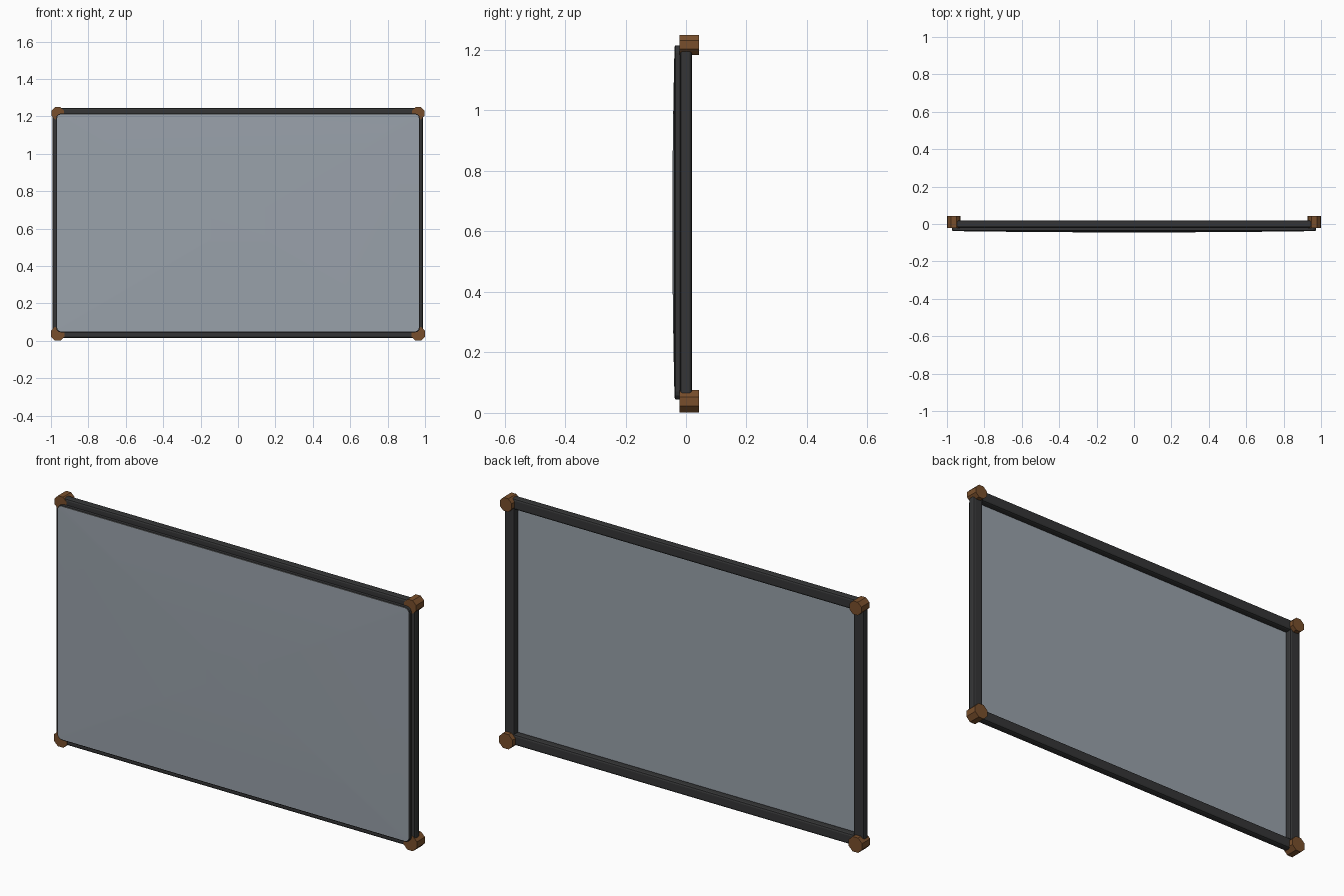
import bpy, bmesh, math
from mathutils import Matrix, Vector

cube = bpy.data.objects.get("Cube")
if cube:
    bpy.data.objects.remove(cube, do_unlink=True)


def material(name, rgb):
    m = bpy.data.materials.new(name)
    m.use_nodes = True
    m.diffuse_color = (*rgb, 1)
    m.node_tree.nodes["Principled BSDF"].inputs["Base Color"].default_value = (*rgb, 1)
    return m


GLASS = material("grey blue glass", (0.32, 0.36, 0.405))
DARK = material("dark frame", (0.035, 0.036, 0.037))
BROWN = material("brown corner", (0.19, 0.078, 0.025))


def add_object(name, bm, *mats):
    bmesh.ops.recalc_face_normals(bm, faces=bm.faces)
    mesh = bpy.data.meshes.new(name)
    bm.to_mesh(mesh)
    bm.free()
    for m in mats:
        mesh.materials.append(m)
    ob = bpy.data.objects.new(name, mesh)
    bpy.context.collection.objects.link(ob)
    return ob


# Frame bars: softened boxes between the corner posts
def bar(name, x0, x1, z0, z1):
    bm = bmesh.new()
    bmesh.ops.create_cube(bm, size=1)
    bmesh.ops.scale(bm, verts=bm.verts, vec=(x1 - x0, 0.04, z1 - z0))
    bmesh.ops.translate(bm, verts=bm.verts, vec=((x0 + x1) / 2, 0, (z0 + z1) / 2))
    bmesh.ops.bevel(bm, geom=bm.edges[:], offset=0.01, segments=2, profile=0.5, affect='EDGES')
    add_object(name, bm, DARK)


bar("top_bar", -0.96, 0.96, 1.19, 1.245)
bar("bottom_bar", -0.96, 0.96, 0.016, 0.07)
bar("right_bar", -0.993, -0.935, 0.04, 1.22)
bar("left_bar", 0.935, 0.989, 0.04, 1.22)


# Corner posts: eight-sided plugs lying front to back
def corner(name, x, z, radius):
    bm = bmesh.new()
    r = radius / math.cos(math.pi / 8)
    bmesh.ops.create_cone(bm, cap_ends=True, segments=8, radius1=r, radius2=r, depth=0.064,
                          matrix=Matrix.Rotation(math.pi / 8, 4, 'Z'))
    bmesh.ops.rotate(bm, verts=bm.verts, matrix=Matrix.Rotation(math.pi / 2, 3, 'X'))
    bmesh.ops.translate(bm, verts=bm.verts, vec=(x, 0.011, z))
    add_object(name, bm, BROWN)


for side, sx in (("right", -1), ("left", 1)):
    corner(f"bottom_{side}_corner", sx * 0.964, 0.038, 0.037)
    corner(f"top_{side}_corner", sx * 0.964, 1.217, 0.033)

# Panel: rounded slab with dark rim, gently domed glass front and flat glass back
HALF_X, HALF_Z, MID_Z, ROUND = 0.972, 0.585, 0.63, 0.025


def outline(bm, y, scale=1.0, inset=0.0):
    ring = []
    for q, (sx, sz) in enumerate(((1, 1), (-1, 1), (-1, -1), (1, -1))):
        for i in range(4):
            a = (q + i / 3) * math.pi / 2
            r = ROUND - inset
            p = Vector((sx * (HALF_X - ROUND) + r * math.cos(a),
                        sz * (HALF_Z - ROUND) + r * math.sin(a))) * scale
            ring.append(bm.verts.new((p.x, y, MID_Z + p.y)))
    return ring


bm = bmesh.new()
rings = [outline(bm, -0.019), outline(bm, -0.035), outline(bm, -0.038, inset=0.005)]
for s in (0.85, 0.65, 0.4, 0.15):
    rings.append(outline(bm, -0.038 - 0.007 * (1 - s * s), s, 0.005))
for level, (a, b) in enumerate(zip(rings, rings[1:])):
    for i in range(len(a)):
        j = (i + 1) % len(a)
        face = bm.faces.new((a[i], a[j], b[j], b[i]))
        face.material_index = 1 if level < 2 else 0
        face.smooth = level >= 2
bm.faces.new(rings[-1]).smooth = True
bm.faces.new(rings[0])
add_object("glass_panel", bm, GLASS, DARK)
